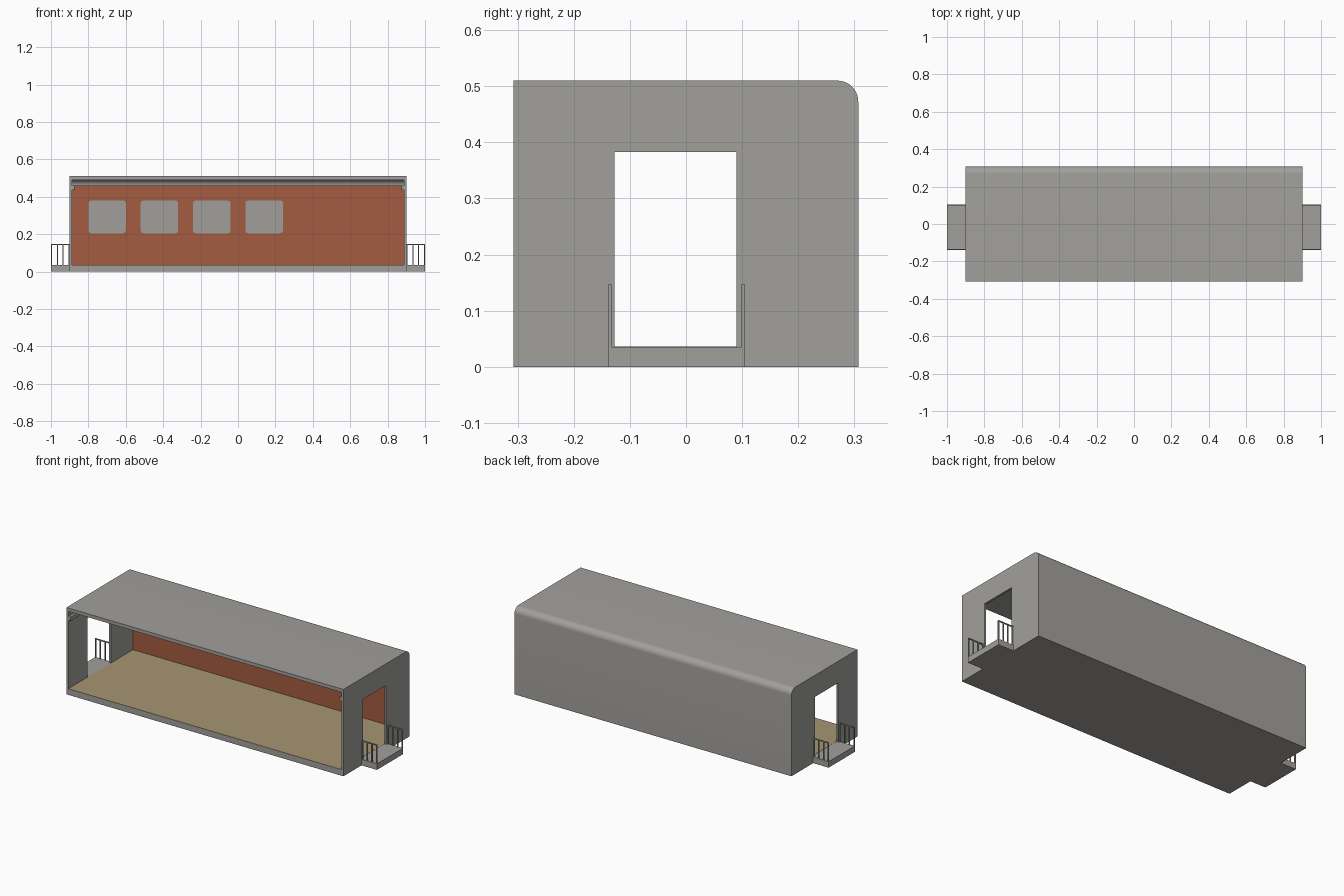
import bpy, bmesh, math
from mathutils import Matrix

if "Cube" in bpy.data.objects:
    bpy.data.objects.remove(bpy.data.objects["Cube"])


def material(name, rgb):
    m = bpy.data.materials.new(name)
    m.diffuse_color = (*rgb, 1)
    m.use_nodes = True
    m.node_tree.nodes["Principled BSDF"].inputs["Base Color"].default_value = m.diffuse_color
    return m


GREY = material("warm grey", (0.36, 0.352, 0.335))
RUST = material("rust red", (0.37, 0.108, 0.052))
TAN = material("tan floor", (0.38, 0.30, 0.165))

# local axes -> world: profile in YZ extruded along X, and profile in XZ extruded along Y
YZ = Matrix(((0, 0, 1, 0), (1, 0, 0, 0), (0, 1, 0, 0), (0, 0, 0, 1)))
XZ = Matrix(((1, 0, 0, 0), (0, 0, -1, 0), (0, 1, 0, 0), (0, 0, 0, 1)))


def finish(name, mesh, mat):
    mesh.materials.clear()
    mesh.materials.append(mat)
    for p in mesh.polygons:
        p.use_smooth = True
        p.material_index = 0
    mesh.set_sharp_from_angle(angle=math.radians(30))
    ob = bpy.data.objects.new(name, mesh)
    bpy.context.collection.objects.link(ob)
    return ob


def box(name, x0, x1, y0, y1, z0, z1, mat):
    bm = bmesh.new()
    size = Matrix.Diagonal((x1 - x0, y1 - y0, z1 - z0, 1))
    mid = Matrix.Translation(((x0 + x1) / 2, (y0 + y1) / 2, (z0 + z1) / 2))
    bmesh.ops.create_cube(bm, size=1, matrix=mid @ size)
    mesh = bpy.data.meshes.new(name)
    bm.to_mesh(mesh)
    bm.free()
    return finish(name, mesh, mat)


def plate(name, loops, thickness, axes, offset, mat):
    """Extruded flat outline; loops after the first are holes."""
    cu = bpy.data.curves.new(name, 'CURVE')
    cu.dimensions = '2D'
    cu.fill_mode = 'BOTH'
    cu.extrude = thickness / 2
    for pts in loops:
        s = cu.splines.new('POLY')
        s.points.add(len(pts) - 1)
        for p, (a, b) in zip(s.points, pts):
            p.co = (a, b, 0, 1)
        s.use_cyclic_u = True
    tmp = bpy.data.objects.new("outline", cu)
    bpy.context.collection.objects.link(tmp)
    dg = bpy.context.evaluated_depsgraph_get()
    mesh = bpy.data.meshes.new_from_object(tmp.evaluated_get(dg))
    bpy.data.objects.remove(tmp)
    bpy.data.curves.remove(cu)
    bm = bmesh.new()
    bm.from_mesh(mesh)
    bmesh.ops.remove_doubles(bm, verts=bm.verts, dist=1e-5)
    bmesh.ops.transform(bm, matrix=Matrix.Translation(offset) @ axes, verts=bm.verts)
    bmesh.ops.recalc_face_normals(bm, faces=bm.faces)
    bm.to_mesh(mesh)
    bm.free()
    return finish(name, mesh, mat)


def arc(cx, cy, r, a0, a1, n):
    return [(cx + r * math.cos(math.radians(a0 + (a1 - a0) * i / n)),
             cy + r * math.sin(math.radians(a0 + (a1 - a0) * i / n))) for i in range(n + 1)]


def rounded(x0, x1, y0, y1, r, n=5):
    return (arc(x1 - r, y1 - r, r, 0, 90, n) + arc(x0 + r, y1 - r, r, 90, 180, n)
            + arc(x0 + r, y0 + r, r, 180, 270, n) + arc(x1 - r, y0 + r, r, 270, 360, n))


L, W, H, FLOOR = 0.90, 0.307, 0.51, 0.035
T = 0.012    # end wall thickness
R = 0.037    # rounded rear roof edge

# floor, rear wall and roof as one C-shaped section, open at the front
outer = [(-W, 0), (W, 0)] + arc(W - R, H - R, R, 0, 90, 10) + [(-W, H)]
inner = [(-W, 0.49)] + arc(0.27, 0.46, 0.03, 90, 0, 10) + [(0.30, FLOOR), (-W, FLOOR)]
plate("shell", [outer + inner], 2 * (L - T), YZ, (0, 0, 0), GREY)

# rust wall lining with four rounded window openings onto the grey shell
lining = [(-L + T, FLOOR), (L - T, FLOOR), (L - T, 0.46), (-L + T, 0.46)]
windows = [rounded(-0.8 + 0.28 * i, -0.6 + 0.28 * i, 0.205, 0.38, 0.015) for i in range(4)]
plate("wall_lining", [lining] + windows, 0.007, XZ, (0, 0.2965, 0), RUST)
box("wall_top_band", -L + T, L - T, 0.289, 0.294, 0.437, 0.46, RUST)

# tan floor covering
box("floor_covering", -L + T, L - T, -W + 0.0005, 0.293, 0.033, 0.036, TAN)

door = [(-0.127, FLOOR), (0.09, FLOOR), (0.09, 0.383), (-0.127, 0.383)]
for side, s in (("left", -1), ("right", 1)):
    def bar(name, a, b, *rest):
        return box(side + "_" + name, min(s * a, s * b), max(s * a, s * b), *rest, GREY)

    # end wall with doorway, inner cornice and entrance platform
    plate(side + "_end_wall", [outer, door], T, YZ, (s * (L - T / 2), 0, 0), GREY)
    bar("cornice", 0.874, L - T, -W + 0.002, 0.289, 0.437, 0.46)
    bar("platform", L, 1.0, -0.139, 0.105, 0, FLOOR)
    # railings on both sides of the platform
    for where, y in (("front", -0.139), ("rear", 0.099)):
        bar(where + "_handrail", L, 1.0, y, y + 0.006, 0.141, 0.147)
        for i in range(4):
            x = 0.901 + i * 0.031
            bar(f"{where}_rail_post_{i + 1}", x, x + 0.006, y, y + 0.006, FLOOR, 0.141)
